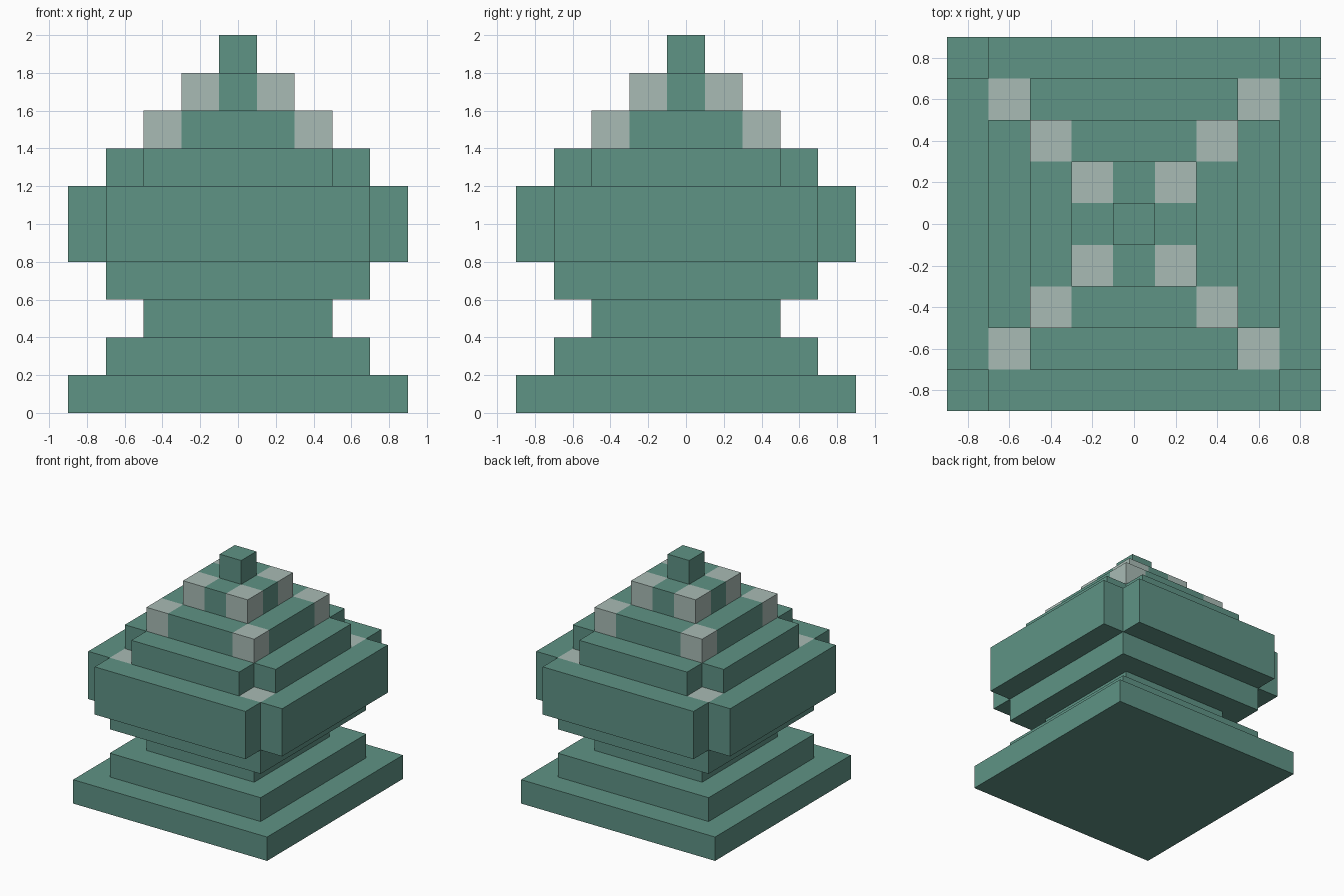
import bpy
import bmesh

cube = bpy.data.objects.get("Cube")
if cube:
    bpy.data.objects.remove(cube, do_unlink=True)

STEP = 0.2  # size of one block


def make_material(name, rgb):
    mat = bpy.data.materials.new(name)
    mat.use_nodes = True
    mat.diffuse_color = (*rgb, 1)
    bsdf = next(n for n in mat.node_tree.nodes if n.type == "BSDF_PRINCIPLED")
    bsdf.inputs["Base Color"].default_value = (*rgb, 1)
    bsdf.inputs["Roughness"].default_value = 0.8
    return mat


green = make_material("sea_green", (0.114, 0.292, 0.235))
grey = make_material("pale_grey", (0.397, 0.497, 0.462))


def inset(point):
    """Distance from the centre at which a point sits in a corner."""
    return min(abs(point.x), abs(point.y))


def tier(name, half, bottom, top, notched=False, pale=None):
    """Square slab, optionally with notched corners and pale blocks
    whose inner edge lies at the distance pale from both axes."""
    bm = bmesh.new()
    bmesh.ops.create_grid(bm, x_segments=1, y_segments=1, size=half)
    # Cut along the edges of the notches and the pale blocks
    cuts = set()
    if notched:
        cuts.add(half - STEP)
    if pale is not None:
        cuts.add(pale)
    for cut in cuts:
        for side in (cut, -cut):
            for axis in ((1, 0, 0), (0, 1, 0)):
                bmesh.ops.bisect_plane(
                    bm, geom=bm.verts[:] + bm.edges[:] + bm.faces[:],
                    plane_co=[side * a for a in axis], plane_no=axis)
    if notched:
        corners = [f for f in bm.faces
                   if inset(f.calc_center_median()) > half - STEP]
        bmesh.ops.delete(bm, geom=corners, context="FACES")
    # Raise the plan into a closed slab
    for v in bm.verts:
        v.co.z = bottom
    grown = bmesh.ops.extrude_face_region(bm, geom=bm.faces[:],
                                          use_keep_orig=True)
    for item in grown["geom"]:
        if isinstance(item, bmesh.types.BMVert):
            item.co.z = top
    bmesh.ops.recalc_face_normals(bm, faces=bm.faces[:])
    # Pale corner blocks, one step wide
    if pale is not None:
        for f in bm.faces:
            c = f.calc_center_median()
            reach = max(abs(c.x), abs(c.y))
            in_block = inset(c) > pale and reach < pale + STEP + 0.001
            f.material_index = int(in_block and (f.normal.z > 0.5 or not notched))
    mesh = bpy.data.meshes.new(name)
    bm.to_mesh(mesh)
    bm.free()
    mesh.materials.append(green)
    mesh.materials.append(grey)
    obj = bpy.data.objects.new(name, mesh)
    bpy.context.collection.objects.link(obj)
    return obj


# Stepped foot and waist
tier("foot", 0.9, 0.0, 0.2)
tier("foot_step", 0.7, 0.2, 0.4)
tier("waist", 0.5, 0.4, 0.6)
tier("lower_collar", 0.7, 0.6, 0.8)

# Wide body with notched corners
tier("body", 0.9, 0.8, 1.2, notched=True, pale=0.5)
tier("shoulder", 0.7, 1.2, 1.4, notched=True)

# Stepped roof with pale corner blocks and a finial
tier("lower_roof", 0.5, 1.4, 1.6, pale=0.3)
tier("upper_roof", 0.3, 1.6, 1.8, pale=0.1)
tier("finial", 0.1, 1.8, 2.0)
